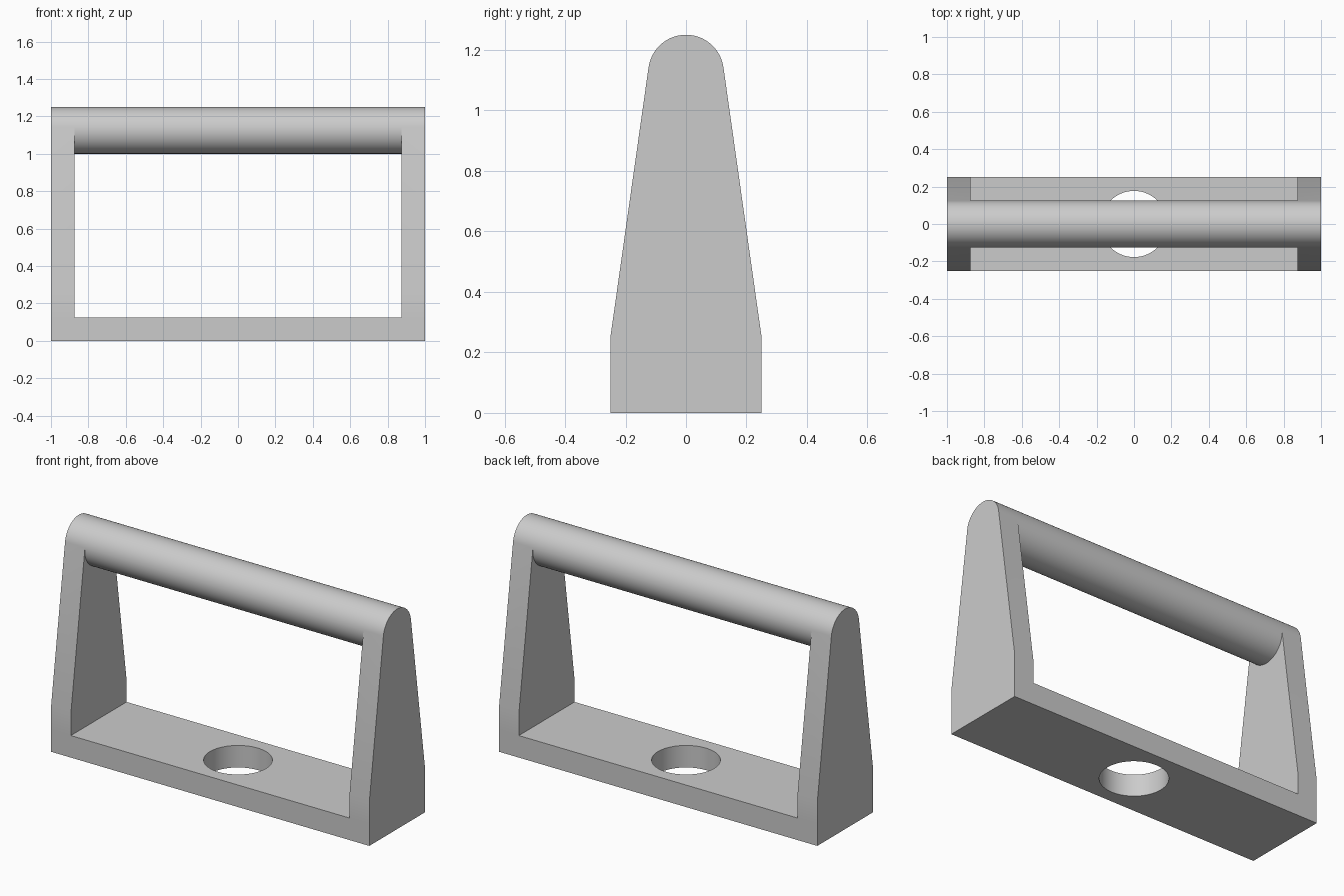
import bpy, bmesh
from math import acos, atan2, cos, hypot, pi, radians, sin

cube = bpy.data.objects.get("Cube")
if cube:
    bpy.data.objects.remove(cube)

END, INNER = 1.0, 0.875            # outer and inner x of the side panels
HALF, SHOULDER, FLOOR = 0.25, 0.25, 0.125
BAR_R, BAR_Z = 0.125, 1.125
HOLE_R = 0.177

grey = bpy.data.materials.new("plain_grey")
grey.use_nodes = True
colour = (0.6, 0.6, 0.6, 1)
grey.diffuse_color = colour
grey.node_tree.nodes["Principled BSDF"].inputs["Base Color"].default_value = colour


def arc(start, end, steps):
    """Points of the bar's circle in the y-z plane."""
    angles = [start + (end - start) * i / steps for i in range(steps + 1)]
    return [(BAR_R * cos(a), BAR_Z + BAR_R * sin(a)) for a in angles]


# Sloped panel edges run tangent into the round bar
drop = SHOULDER - BAR_Z
tangent = atan2(drop, HALF) + acos(BAR_R / hypot(HALF, drop))
upper = arc(tangent, pi - tangent, 40)
lower = arc(pi - tangent, 2 * pi + tangent, 48)[1:-1]
left_edge = [(-HALF, SHOULDER), (-HALF, FLOOR)]
right_edge = [(HALF, FLOOR), (HALF, SHOULDER)]
foot = [(-HALF, 0), (HALF, 0)]

bm = bmesh.new()


def section(x, points):
    return [bm.verts.new((x, y, z)) for y, z in points]


def bridge(a, b):
    """Quads between two closed loops of equal length."""
    for i in range(len(a)):
        j = (i + 1) % len(a)
        bm.faces.new((a[i], a[j], b[j], b[i]))


# Side panels
base_loops, bar_loops = [], []
for side in (-1, 1):
    outline = foot + right_edge + upper + left_edge
    outer = section(side * END, outline)
    inner = section(side * INNER, outline)
    under = section(side * INNER, lower)
    bm.faces.new(outer)
    bridge(outer, inner)
    top = inner[4:-2]
    bm.faces.new(inner[2:4] + [top[0]] + under[::-1] + [top[-1]] + inner[-2:])
    base_loops.append(inner[:3] + inner[-1:])
    bar_loops.append(top + under)

# Base and round grip bar between the panels
bridge(*base_loops)
bridge(*bar_loops)
bmesh.ops.recalc_face_normals(bm, faces=bm.faces)

mesh = bpy.data.meshes.new("handle_frame")
bm.to_mesh(mesh)
bm.free()
frame = bpy.data.objects.new("handle_frame", mesh)
bpy.context.collection.objects.link(frame)
mesh.materials.append(grey)

# Round hole through the base
bpy.ops.mesh.primitive_cylinder_add(vertices=64, radius=HOLE_R, depth=0.4,
                                    location=(0, 0, FLOOR / 2))
cutter = bpy.context.object
cutter.name = "hole_cutter"
cutter.hide_render = True
cutter.data.materials.append(grey)
hole = frame.modifiers.new("hole", "BOOLEAN")
hole.operation = "DIFFERENCE"
hole.solver = "EXACT"
hole.object = cutter

bpy.ops.object.select_all(action="DESELECT")
bpy.context.view_layer.objects.active = frame
frame.select_set(True)
bpy.ops.object.modifier_apply(modifier="hole")
bpy.data.objects.remove(cutter)
bpy.ops.object.shade_smooth_by_angle(angle=radians(30))
